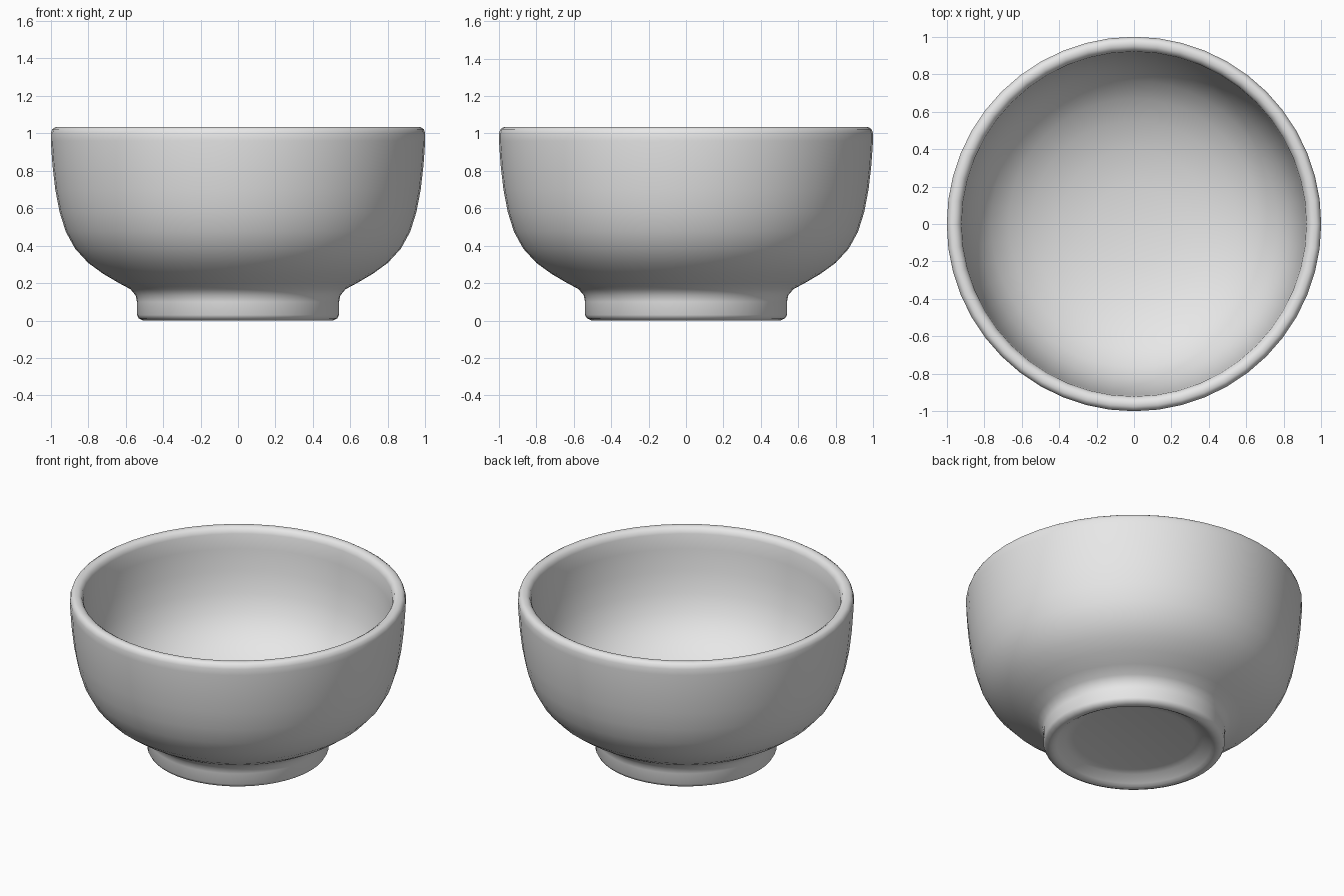
import bpy
import bmesh
import math

cube = bpy.data.objects.get("Cube")
if cube:
    bpy.data.objects.remove(cube)

SIDES = 48

# Single glaze colour
glaze = bpy.data.materials.new("grey glaze")
glaze.use_nodes = True
grey = (0.8, 0.8, 0.8, 1)
glaze.diffuse_color = grey
glaze.node_tree.nodes["Principled BSDF"].inputs["Base Color"].default_value = grey


def lathe(name, profile):
    """Spin a radius/height profile around z into a smooth object."""
    bm = bmesh.new()
    verts = [bm.verts.new((r, 0, z)) for r, z in profile]
    edges = [bm.edges.new(pair) for pair in zip(verts, verts[1:])]
    bmesh.ops.spin(bm, geom=verts + edges, cent=(0, 0, 0), axis=(0, 0, 1),
                   angle=math.tau, steps=SIDES, use_merge=True)
    bmesh.ops.remove_doubles(bm, verts=bm.verts, dist=0.0005)
    bmesh.ops.recalc_face_normals(bm, faces=bm.faces)
    mesh = bpy.data.meshes.new(name)
    bm.to_mesh(mesh)
    bm.free()
    mesh.materials.append(glaze)
    mesh.shade_smooth()
    obj = bpy.data.objects.new(name, mesh)
    bpy.context.collection.objects.link(obj)
    return obj


# Recessed underside and rounded foot ring
foot = [(0, 0.06), (0.36, 0.06), (0.41, 0.05), (0.46, 0.015), (0.48, 0.003),
        (0.505, 0), (0.53, 0.012), (0.54, 0.03), (0.54, 0.1), (0.547, 0.135)]

# Curved outer wall
outer = [(0.575, 0.168), (0.64, 0.203), (0.72, 0.25), (0.8, 0.308),
         (0.87, 0.384), (0.92, 0.475), (0.953, 0.58), (0.976, 0.7),
         (0.991, 0.83), (1, 0.96)]

# Rounded rim
rim = [(1, 1), (0.992, 1.023), (0.975, 1.034), (0.95, 1.033),
       (0.93, 1.02), (0.921, 0.995)]

# Inner wall and floor
inner = [(0.915, 0.9), (0.9, 0.76), (0.873, 0.63), (0.83, 0.52),
         (0.765, 0.425), (0.67, 0.345), (0.55, 0.28), (0.4, 0.23),
         (0.22, 0.2), (0, 0.19)]

lathe("bowl", foot + outer + rim + inner)
